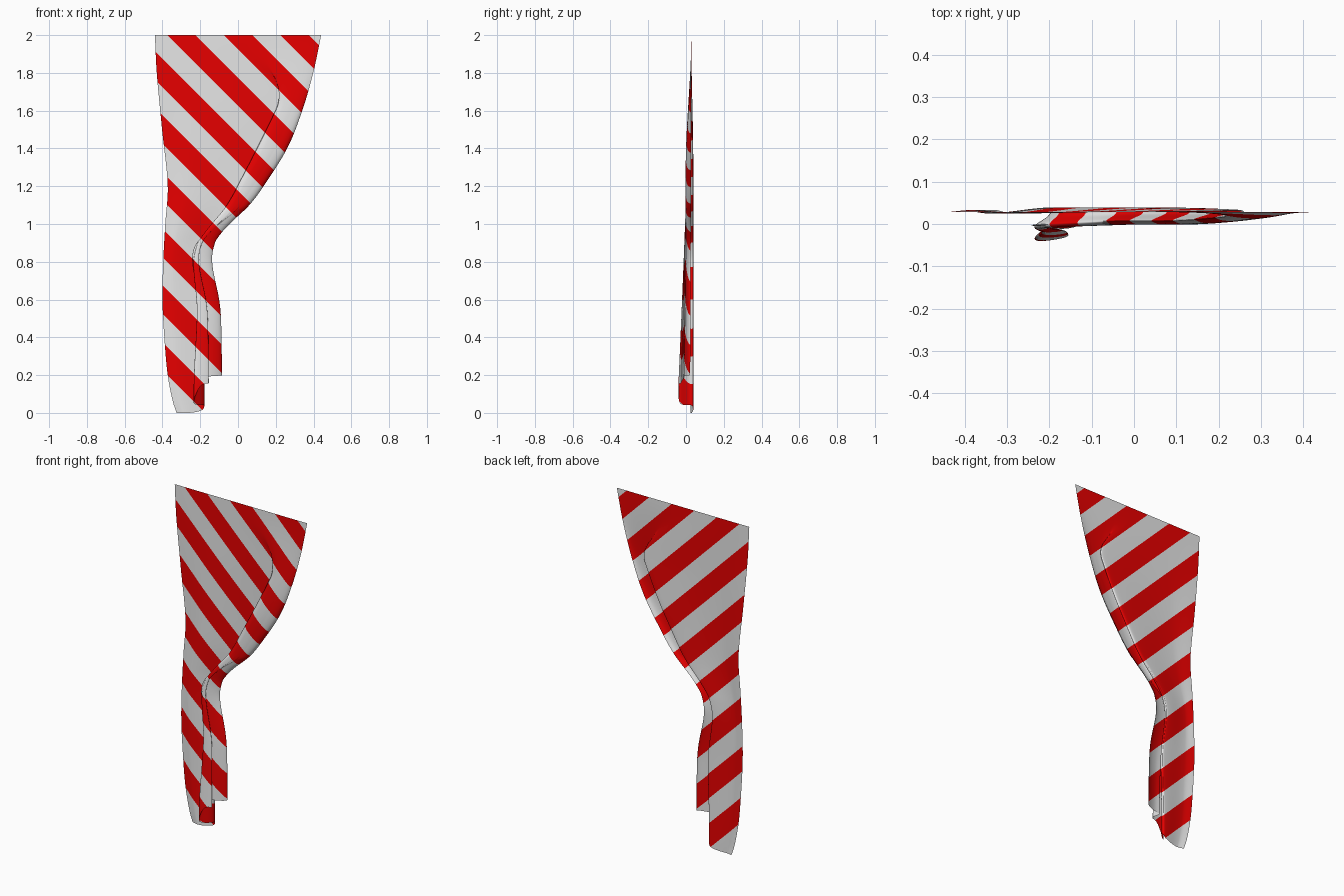
import bpy, bmesh, math
from mathutils import Vector

if "Cube" in bpy.data.objects:
    bpy.data.objects.remove(bpy.data.objects["Cube"])

PERIOD, BAND, START = 0.30, 0.15, 1.625      # diagonal stripe layout
PANEL = 0.6                                  # share of the cloth in the flat panel


def curve(keys, x):
    """Smooth interpolation through (position, value) keys."""
    if x <= keys[0][0]:
        return keys[0][1]
    if x >= keys[-1][0]:
        return keys[-1][1]
    n = len(keys)
    slope = lambda i: ((keys[min(i + 1, n - 1)][1] - keys[max(i - 1, 0)][1]) /
                       (keys[min(i + 1, n - 1)][0] - keys[max(i - 1, 0)][0]))
    for i in range(n - 1):
        (x0, y0), (x1, y1) = keys[i], keys[i + 1]
        if x <= x1:
            d = x1 - x0
            t = (x - x0) / d
            return ((2*t**3 - 3*t*t + 1) * y0 + (t**3 - 2*t*t + t) * d * slope(i)
                    + (3*t*t - 2*t**3) * y1 + (t**3 - t*t) * d * slope(i + 1))


def smooth(a, b, x):
    t = min(1, max(0, (x - a) / (b - a)))
    return t * t * (3 - 2 * t)


def mix(a, b, w):
    return a + (b - a) * w


# silhouettes by height, and how far the pleat's front edge lies inside the right side
LEFT = [(0, -.325), (.06, -.345), (.2, -.372), (.4, -.39), (.6, -.4), (.8, -.396),
        (1, -.385), (1.2, -.372), (1.5, -.402), (1.8, -.43), (2, -.44)]
RIGHT = [(0, -.085), (.2, -.085), (.5, -.09), (.6, -.1), (.8, -.137), (.9, -.122),
         (.95, -.09), (1, -.045), (1.1, .06), (1.2, .135), (1.4, .26), (1.6, .34), (1.8, .398), (2, .44)]
EDGE = [(0, .15), (.2, .148), (.6, .12), (.95, .09), (1.15, .13), (1.4, .16), (1.66, .135), (2, .1)]
# depth across the flat panel and across the pleats, low and high on the curtain
PANEL_Y = [(0, .033), (.25, .025), (.8, .038), (.94, .037), (1, .028)]
LOW_Y = [(0, .028), (.1, -.008), (.2, -.034), (.3, -.04), (.5, -.027), (.65, -.012), (.8, -.01), (1, .022)]
HIGH_Y = [(0, .028), (.1, .017), (.2, .007), (.35, -.001), (.65, .001), (.85, .01), (1, .026)]
# rise of the hem across the cloth
HEM = [(0, 0), (.25, 0), (.5, .015), (.6, .04), (.68, .055), (.74, .145), (.8, .158), (.86, .185), (1, .2)]


def drape(u, t):
    """Map a point of the flat cloth to the tied-back curtain."""
    z = t + curve(HEM, u) * (1 - t / 2)
    left, right, edge = curve(LEFT, z), curve(RIGHT, z), curve(EDGE, z)
    low = smooth(1.08, .85, z)               # second pleat exists below the tie only
    turns = [(0, .62 * edge), (.2, edge), (.5, mix(.57 * edge, .07, low)),
             (.65, mix(.4 * edge, .105, low)), (1, 0)]
    v = (u - PANEL) / (1 - PANEL)
    if v < 0:
        p = u / PANEL
        f = p / .9 if p < .8 else 1 - (1 - p) ** 2 / .36
        x = mix(left, right - turns[0][1], f)
        y = curve(PANEL_Y, p)
    else:
        for (v0, o0), (v1, o1) in zip(turns, turns[1:]):
            if v <= v1 + 1e-6:
                k = (v - v0) / (v1 - v0)
                eased = k if (low == 0 and v0 >= .2) else smooth(0, 1, k)
                if low == 0 and v0 == .65:
                    eased = 1 - (1 - k) ** 1.5
                x = right - mix(o0, o1, eased)
                break
        y = mix(curve(HIGH_Y, v), curve(LOW_Y, v), min(1, max(0, (1.1 - z) / .95)))
    flat = smooth(1.6, 1.95, z)              # pleats fade out towards the rail
    x = mix(x, mix(left, right, u), flat)
    y = mix(y, .028, smooth(1.3, 2, z))
    return (x, y, z)


def material(name, rgb):
    m = bpy.data.materials.new(name)
    m.diffuse_color = (*rgb, 1)
    m.use_nodes = True
    m.node_tree.nodes["Principled BSDF"].inputs["Base Color"].default_value = m.diffuse_color
    return m


# draped cloth grid
bm = bmesh.new()
NU, NT = 150, 130
grid = [[bm.verts.new(drape(i / NU, 2 * j / NT)) for i in range(NU + 1)] for j in range(NT + 1)]
for j in range(NT):
    for i in range(NU):
        bm.faces.new((grid[j][i], grid[j][i + 1], grid[j + 1][i + 1], grid[j + 1][i])).smooth = True

# cut clean diagonal stripe borders and colour the bands
for k in range(-8, 4):
    for f in (START + k * PERIOD, START + k * PERIOD + BAND):
        bmesh.ops.bisect_plane(bm, geom=bm.verts[:] + bm.edges[:] + bm.faces[:], dist=1e-5,
                               plane_co=(f, 0, 0), plane_no=Vector((1, 0, 1)).normalized())
for face in bm.faces:
    c = face.calc_center_median()
    face.material_index = 1 if (c.x + c.z - START) % PERIOD < BAND else 0
bm.normal_update()

mesh = bpy.data.meshes.new("curtain")
bm.to_mesh(mesh)
bm.free()
mesh.materials.append(material("white cloth", (.8, .8, .8)))
mesh.materials.append(material("red stripe", (.8, 0, 0)))
curtain = bpy.data.objects.new("curtain", mesh)
bpy.context.collection.objects.link(curtain)
